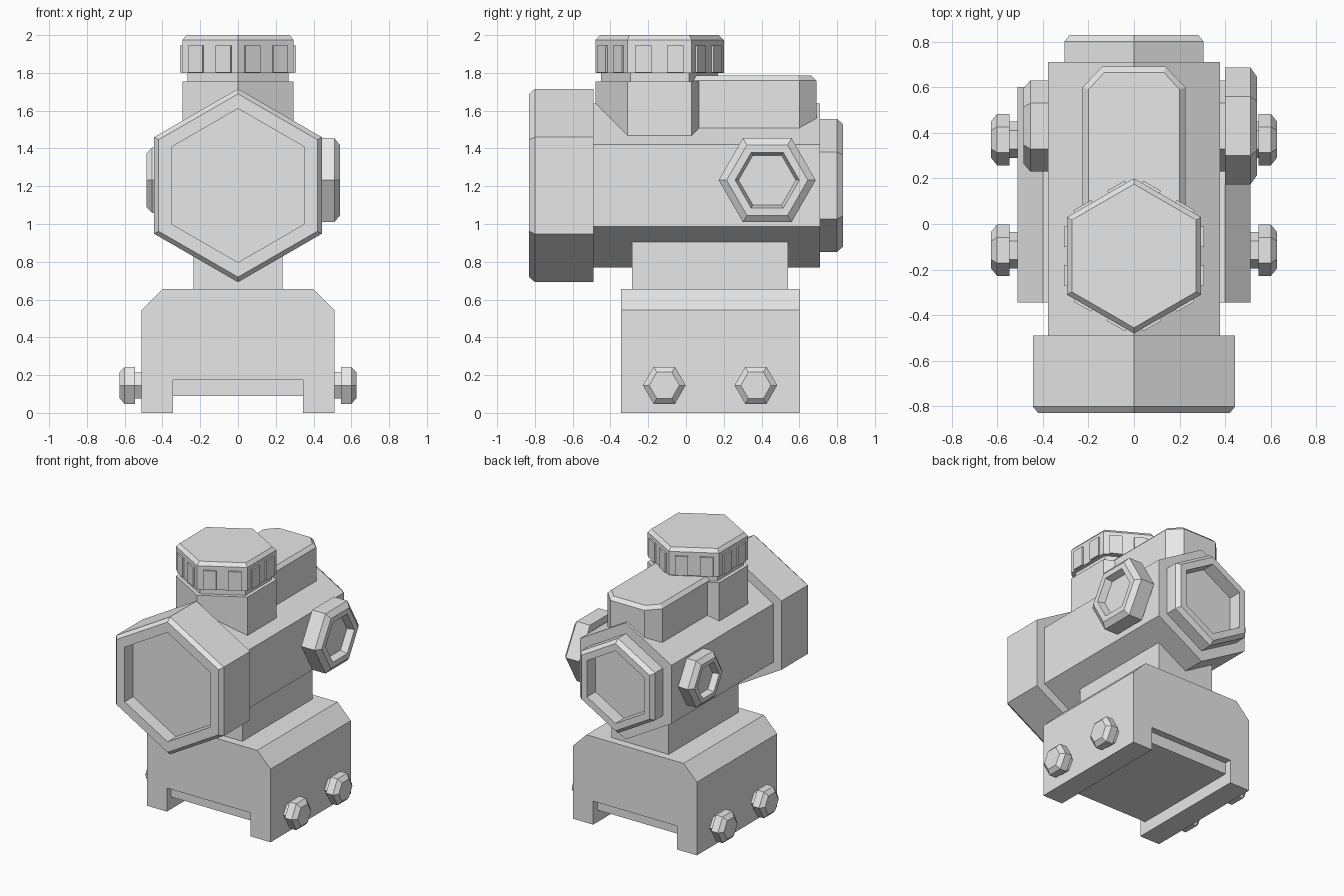
import bpy, bmesh, math
from mathutils import Vector

if "Cube" in bpy.data.objects:
    bpy.data.objects.remove(bpy.data.objects["Cube"], do_unlink=True)

grey = bpy.data.materials.new("plain grey")
grey.use_nodes = True
grey.diffuse_color = (0.8, 0.8, 0.8, 1)
grey.node_tree.nodes["Principled BSDF"].inputs["Base Color"].default_value = (0.8, 0.8, 0.8, 1)

X, Y, Z = Vector((1, 0, 0)), Vector((0, 1, 0)), Vector((0, 0, 1))


def loft(name, loops):
    """Skin matching closed loops and cap both ends."""
    bm = bmesh.new()
    rings = [[bm.verts.new(p) for p in loop] for loop in loops]
    n = len(rings[0])
    for a, b in zip(rings, rings[1:]):
        for i in range(n):
            j = (i + 1) % n
            bm.faces.new((a[i], a[j], b[j], b[i]))
    bm.faces.new(rings[0][::-1])
    bm.faces.new(rings[-1])
    bmesh.ops.recalc_face_normals(bm, faces=bm.faces)
    mesh = bpy.data.meshes.new(name)
    bm.to_mesh(mesh)
    bm.free()
    mesh.materials.append(grey)
    obj = bpy.data.objects.new(name, mesh)
    bpy.context.collection.objects.link(obj)
    return obj


def hex_turned(name, centre, along, corner, profile):
    """Six-sided turned part; profile is (distance along axis, corner radius)."""
    side = along.cross(corner)
    angles = [math.radians(60 * k) for k in range(6)]
    return loft(name, [[Vector(centre) + along * t + r * (corner * math.cos(a) + side * math.sin(a))
                        for a in angles] for t, r in profile])


def box(name, x, y, z):
    return loft(name, [[(x[0], y[0], h), (x[1], y[0], h), (x[1], y[1], h), (x[0], y[1], h)] for h in z])


# Sight tube, with recessed lenses at both ends
AXIS = (0, 0, 1.204)
hex_turned("tube", AXIS, Y, Z, [(-0.6, 0.435), (0.71, 0.435)])
hex_turned("front_bell", AXIS, -Y, Z,
           [(0.49, 0.512), (0.80, 0.512), (0.83, 0.485), (0.83, 0.407), (0.73, 0.407)])
hex_turned("rear_eyepiece", AXIS, Y, Z,
           [(0.65, 0.353), (0.80, 0.353), (0.83, 0.325), (0.83, 0.27), (0.73, 0.27)])

# Top turret: stem, neck and cap
TURRET = (0, -0.14, 0)
hex_turned("turret_stem", TURRET, Z, Y, [(1.3, 0.34), (1.755, 0.34)])
hex_turned("turret_neck", TURRET, Z, Y, [(1.7, 0.31), (1.85, 0.31)])
hex_turned("turret_cap", TURRET, Z, Y, [(1.8, 0.34), (1.975, 0.34), (2.0, 0.315)])

# Grip pads, two on each side of the cap
for k in range(6):
    for s in (-1, 1):
        pad = box("grip_pad", (0.28, 0.306), (s * 0.085 - 0.045, s * 0.085 + 0.045), (1.803, 1.945))
        pad.location = TURRET
        pad.rotation_euler.z = math.radians(60 * k)

# Raised housing behind the turret
def housing_loop(w, corner_y, tip_w, back, z):
    return [(-w, -0.1, z), (w, -0.1, z), (w, corner_y, z), (tip_w, back, z), (-tip_w, back, z), (-w, corner_y, z)]

loft("rear_housing", [housing_loop(0.225, 0.6, 0.14, 0.69, 1.3),
                      housing_loop(0.225, 0.6, 0.14, 0.69, 1.76),
                      housing_loop(0.2, 0.59, 0.13, 0.665, 1.785)])

# Side knobs: larger on the left, smaller on the right
KNOB = (0, 0.43, 1.232)
hex_turned("left_knob_neck", KNOB, X, Y, [(0.3, 0.2), (0.42, 0.2)])
hex_turned("left_knob", KNOB, X, Y,
           [(0.4, 0.257), (0.51, 0.257), (0.54, 0.215), (0.54, 0.17), (0.49, 0.152)])
hex_turned("right_knob", KNOB, -X, Y,
           [(0.3, 0.2), (0.455, 0.2), (0.485, 0.165), (0.485, 0.13), (0.44, 0.115)])

# Mount: stalk and slotted clamp base
box("mount_stalk", (-0.235, 0.235), (-0.285, 0.54), (0.6, 1.1))
half = [(0.345, 0.175), (0.345, 0), (0.51, 0), (0.51, 0.545), (0.4, 0.655)]
outline = half + [(-x, z) for x, z in reversed(half)]
loft("clamp_base", [[(x, y, z) for x, z in outline] for y in (-0.345, 0.6)])
box("slot_filler", (-0.36, 0.36), (-0.295, 0.55), (0.09, 0.2))

# Clamp bolts
for side, axis in (("left", X), ("right", -X)):
    for end, y in (("front", -0.115), ("rear", 0.37)):
        hex_turned(f"{side}_{end}_bolt", (0, y, 0.146), axis, Y,
                   [(0.48, 0.08), (0.545, 0.08), (0.545, 0.113), (0.6, 0.113), (0.627, 0.08)])
